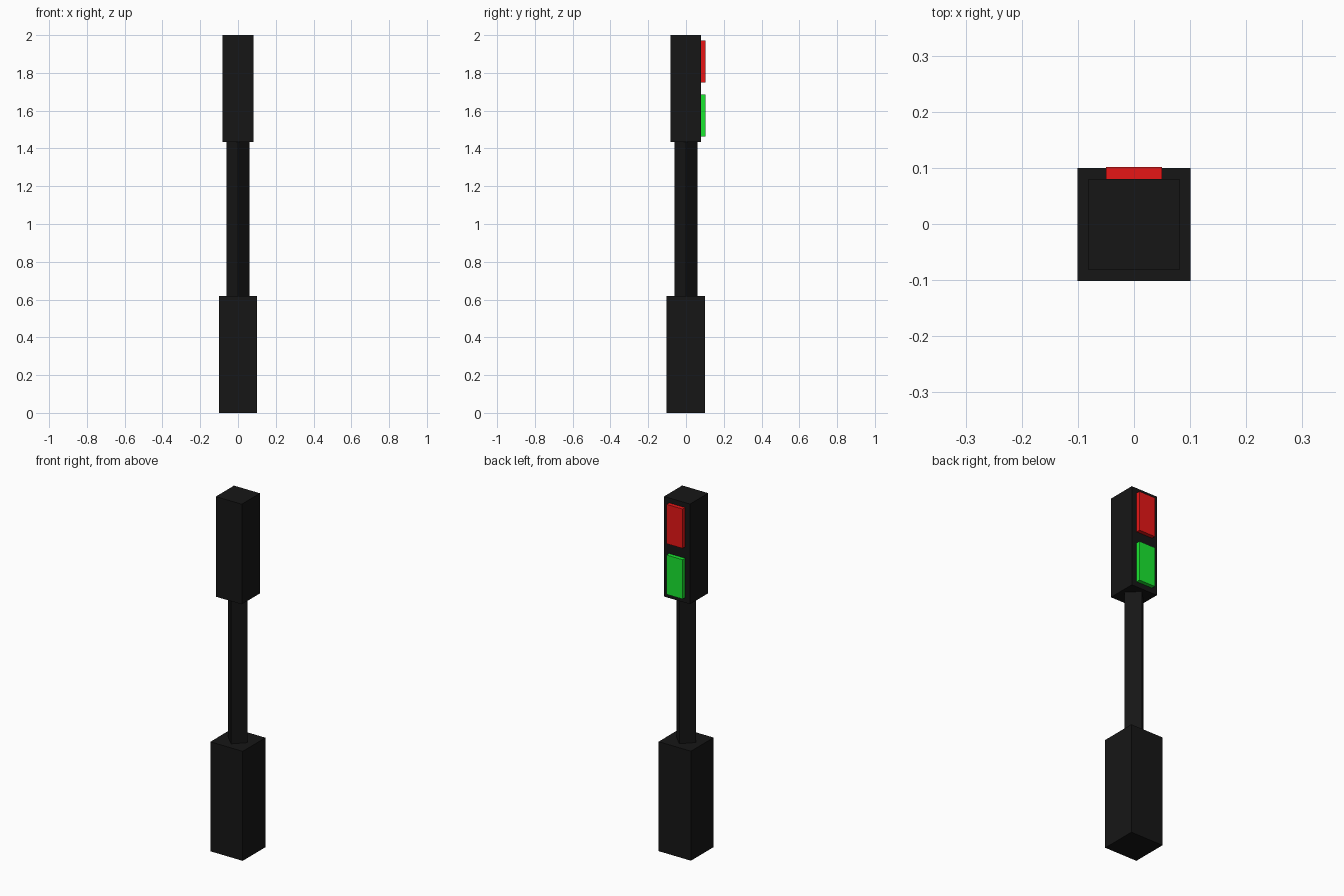
import bpy

if "Cube" in bpy.data.objects:
    bpy.data.objects.remove(bpy.data.objects["Cube"])


def material(name, rgb):
    m = bpy.data.materials.new(name)
    m.diffuse_color = (*rgb, 1)
    m.use_nodes = True
    m.node_tree.nodes["Principled BSDF"].inputs["Base Color"].default_value = m.diffuse_color
    return m


def box(name, half_x, y0, y1, z0, z1, mat):
    bpy.ops.mesh.primitive_cube_add(size=1, location=(0, (y0 + y1) / 2, (z0 + z1) / 2))
    ob = bpy.context.object
    ob.name = name
    ob.scale = (2 * half_x, y1 - y0, z1 - z0)
    bpy.ops.object.transform_apply(location=False, rotation=False, scale=True)
    ob.data.materials.append(mat)
    return ob


black = material("black", (0.008, 0.008, 0.008))
red = material("red", (0.8, 0.008, 0.008))
green = material("green", (0.01, 0.8, 0.03))

# Square base and signal head
box("base", 0.101, -0.102, 0.1, 0, 0.618, black)
box("signal_head", 0.081, -0.082, 0.08, 1.435, 2.0, black)

# Four-sided pole, corners pointing along the axes
bpy.ops.mesh.primitive_cylinder_add(vertices=4, radius=0.061, depth=1.435 - 0.618,
                                    location=(0, -0.001, (1.435 + 0.618) / 2))
pole = bpy.context.object
pole.name = "pole"
pole.data.materials.append(black)

# Lamp panels on the back face
for name, z0, mat in (("red_lamp", 1.75, red), ("green_lamp", 1.464, green)):
    box(name, 0.05, 0.08, 0.102, z0, z0 + 0.222, mat)
